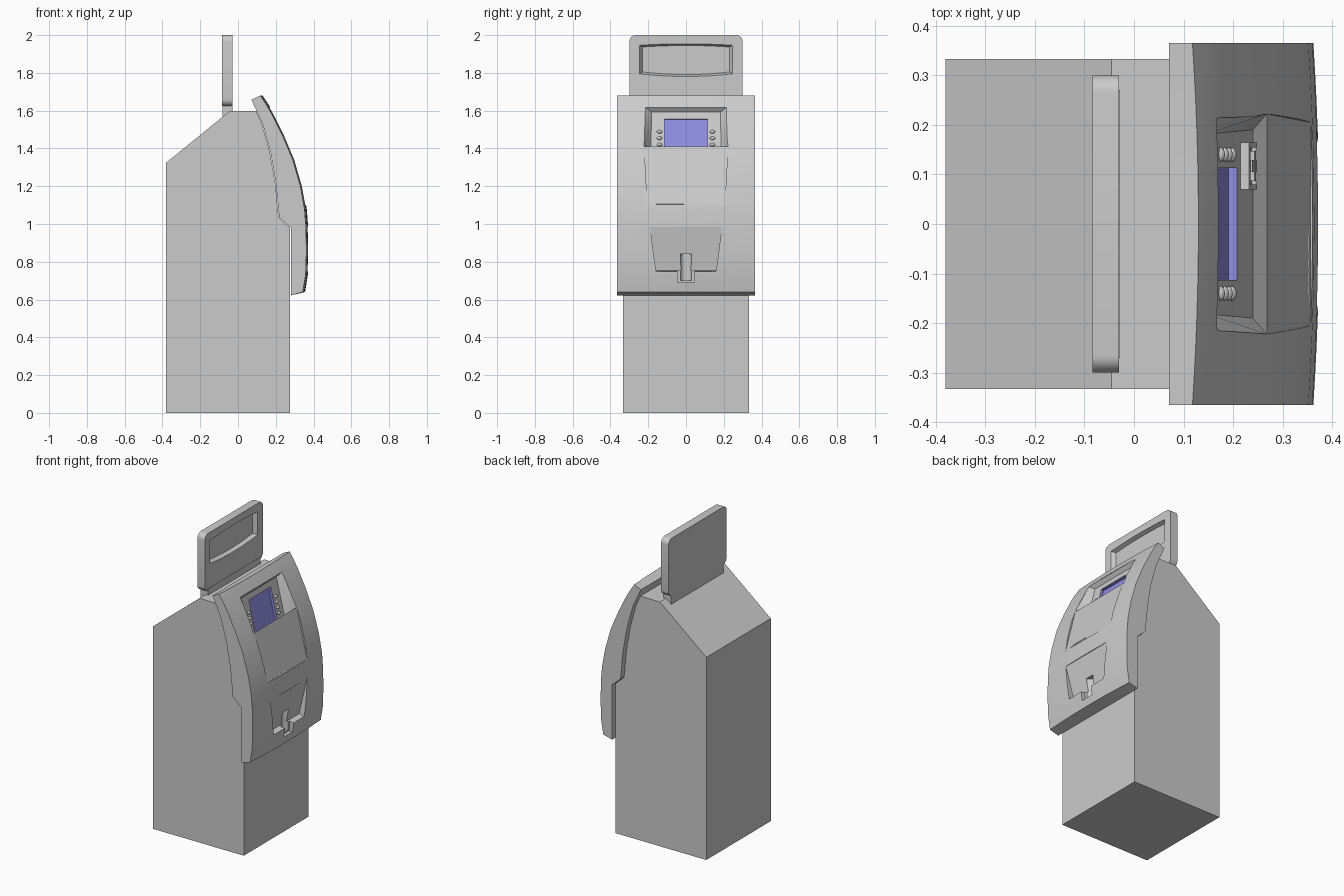
import bpy, bmesh, math
from mathutils import Vector

cube = bpy.data.objects.get("Cube")
if cube:
    bpy.data.objects.remove(cube)


def material(name, rgb):
    m = bpy.data.materials.new(name)
    m.use_nodes = True
    m.diffuse_color = (*rgb, 1)
    m.node_tree.nodes["Principled BSDF"].inputs["Base Color"].default_value = (*rgb, 1)
    return m


GREY = material("light_grey", (0.6, 0.6, 0.6))
BLUE = material("screen_blue", (0.27, 0.27, 0.76))


def finish(name, bm, mat=GREY):
    bmesh.ops.recalc_face_normals(bm, faces=bm.faces)
    mesh = bpy.data.meshes.new(name)
    bm.to_mesh(mesh)
    bm.free()
    mesh.materials.append(mat)
    ob = bpy.data.objects.new(name, mesh)
    bpy.context.collection.objects.link(ob)
    return ob


def loft(name, rings, mat=GREY):
    """Join closed rings of points and cap both ends."""
    bm = bmesh.new()
    rows = [[bm.verts.new(p) for p in ring] for ring in rings]
    n = len(rows[0])
    for a, b in zip(rows, rows[1:]):
        for i in range(n):
            j = (i + 1) % n
            bm.faces.new((a[i], a[j], b[j], b[i]))
    caps = [bm.faces.new(rows[0]), bm.faces.new(rows[-1])]
    bmesh.ops.recalc_face_normals(bm, faces=bm.faces)
    bmesh.ops.triangulate(bm, faces=caps)
    return finish(name, bm, mat)


def box(name, centre, size, tilt=0, mat=GREY):
    bm = bmesh.new()
    bmesh.ops.create_cube(bm, size=1)
    bmesh.ops.scale(bm, vec=size, verts=bm.verts)
    ob = finish(name, bm, mat)
    ob.location = centre
    ob.rotation_euler.y = -tilt
    return ob


def wedge(name, profile, sides):
    """Symmetric cutter: profile of (x, z, half width), side faces by index."""
    bm = bmesh.new()
    l, r = ([bm.verts.new((x, s * y, z)) for x, z, y in profile] for s in (1, -1))
    n = len(profile)
    for i in range(n):
        j = (i + 1) % n
        bm.faces.new((l[i], l[j], r[j], r[i]))
    for side in sides:
        for v in (l, r):
            bm.faces.new([v[i] for i in side])
    bmesh.ops.triangulate(bm, faces=bm.faces)
    return finish(name, bm)


def cut(target, cutter):
    cutter.hide_render = True
    bpy.context.view_layer.update()
    m = target.modifiers.new("cut", 'BOOLEAN')
    m.operation = 'DIFFERENCE'
    m.solver = 'EXACT'
    m.material_mode = 'TRANSFER'
    m.object = cutter
    bpy.context.view_layer.objects.active = target
    bpy.ops.object.modifier_apply(modifier=m.name)
    bpy.data.objects.remove(cutter)


def smooth(ob, degrees=30):
    bpy.ops.object.select_all(action='DESELECT')
    ob.select_set(True)
    bpy.context.view_layer.objects.active = ob
    bpy.ops.object.shade_smooth_by_angle(angle=math.radians(degrees))


# Cabinet: side profile pulled across the width
back_line = [(0.28, 0.98), (0.218, 1.035), (0.2, 1.22), (0.172, 1.38), (0.13, 1.53)]
body = [(-0.38, 0), (0.275, 0), (0.275, 0.98)] + [(x - 0.003, z) for x, z in back_line[1:]]
body += [(0.097, 1.597), (-0.045, 1.597), (-0.38, 1.325)]
loft("cabinet", [[(x, y, z) for x, z in body] for y in (-0.333, 0.333)])

# Fascia: curved front shell, bowed slightly towards the middle
front_line = [(0.118, 1.68), (0.15, 1.632), (0.18, 1.58), (0.235, 1.47), (0.29, 1.34),
              (0.33, 1.2), (0.352, 1.08), (0.36, 0.98), (0.362, 0.85),
              (0.358, 0.73), (0.343, 0.64)]
W = 0.365
rings = []
for k in range(13):
    y = W * (k / 6 - 1)
    bow = 0.012 * (1 - (y / W) ** 2)
    ring = [(x + bow, y, z) for x, z in front_line]
    ring += [(x, y, z) for x, z in [(0.28, 0.622)] + back_line + [(0.071, 1.658)]]
    rings.append(ring)
fascia = loft("fascia", rings)

# Control recess with a steep panel and a sloping ledge
cut(fascia, wedge("recess_cutter",
                  [(0.24, 1.2, 0.19), (0.15, 1.592, 0.182), (0.168, 1.617, 0.215),
                   (0.45, 1.63, 0.215), (0.45, 1.1, 0.205), (0.356, 1.1, 0.205),
                   (0.268, 1.41, 0.222)],
                  [(0, 1, 6), (1, 2, 6), (0, 6, 5), (2, 3, 4, 5, 6)]))

PANEL_TILT = math.atan2(0.09, 0.392)
LEDGE_TILT = math.atan2(0.116, 0.1)


def on_panel(y, z, out=0):
    n = Vector((math.cos(PANEL_TILT), 0, math.sin(PANEL_TILT)))
    return Vector((0.24 - (z - 1.2) * 0.2296, y, z)) + n * out


def on_ledge(x, y, out=0):
    n = Vector((math.cos(LEDGE_TILT), 0, math.sin(LEDGE_TILT)))
    return Vector((x, y, 1.2 - (x - 0.24) * 0.862)) + n * out


# Sunken screen
cut(fascia, box("screen_cutter", on_panel(0, 1.448, 0.01), (0.056, 0.226, 0.222),
                PANEL_TILT, BLUE))

# Cash tray: shallow wedge, lip notch and finger groove
cut(fascia, wedge("tray_cutter",
                  [(0.367, 0.985, 0.19), (0.33, 0.755, 0.16), (0.45, 0.735, 0.155),
                   (0.45, 0.985, 0.19)], [(0, 1, 2, 3)]))
cut(fascia, box("notch_cutter", (0.39, 0, 0.725), (0.1, 0.09, 0.07)))
bm = bmesh.new()
bmesh.ops.create_cone(bm, cap_ends=True, segments=24, radius1=0.03, radius2=0.03, depth=0.14)
groove = finish("groove_cutter", bm)
groove.location = (0.345, 0, 0.77)
cut(fascia, groove)
smooth(fascia)

# Function keys beside the screen
for side, label in ((1, "left"), (-1, "right")):
    for k in range(4):
        bm = bmesh.new()
        bmesh.ops.create_uvsphere(bm, u_segments=12, v_segments=8, radius=1)
        bmesh.ops.scale(bm, vec=(0.01, 0.015, 0.009), verts=bm.verts)
        key = finish(f"function_key_{label}_{k + 1}", bm)
        key.location = on_panel(side * 0.14, 1.386 + k * 0.034)
        key.rotation_euler.y = -PANEL_TILT
        smooth(key, 60)

# Card reader: raised frame with a slot block inside
reader = box("card_reader", on_panel(0.117, 1.27, 0.006), (0.024, 0.095, 0.08), PANEL_TILT)
cut(reader, box("reader_cutter", on_panel(0.117, 1.27, 0.02), (0.024, 0.075, 0.06), PANEL_TILT))
box("card_slot", on_panel(0.117, 1.272, 0.014), (0.016, 0.06, 0.014), PANEL_TILT)
box("card_guide", on_panel(0.117, 1.27, 0.013), (0.014, 0.024, 0.042), PANEL_TILT)

# Keypad on the ledge
box("keypad_plate", on_ledge(0.308, -0.085, 0.001), (0.006, 0.15, 0.12), LEDGE_TILT)
for row in range(4):
    for y, width in ((-0.04, 0.036), (-0.081, 0.02), (-0.107, 0.02), (-0.132, 0.02)):
        box("keypad_key", on_ledge(0.277 + row * 0.021, y, 0.006),
            (0.008, width, 0.02), LEDGE_TILT)

# Topper sign: rounded board with a sunken window, on a short foot
bm = bmesh.new()
bmesh.ops.create_cube(bm, size=1)
bmesh.ops.scale(bm, vec=(0.054, 0.6, 0.375), verts=bm.verts)
edges = [e for e in bm.edges if abs(e.verts[0].co.x - e.verts[1].co.x) > 0.01]
bmesh.ops.bevel(bm, geom=edges, offset=0.035, segments=6, profile=0.5, affect='EDGES')
sign = finish("topper_sign", bm)
sign.location = (-0.057, 0, 1.8125)


def window(x, half, low, high):
    steps = [k / 5 - 1 for k in range(11)]
    ring = [(x, half * t, low - 0.014 * (1 - t * t)) for t in steps]
    return ring + [(x, half * t, high + 0.008 * (1 - t * t)) for t in reversed(steps)]


cut(sign, loft("window_cutter", [window(-0.055, 0.23, 1.805, 1.937),
                                 window(-0.025, 0.25, 1.793, 1.948)]))
smooth(sign)
box("topper_foot", (-0.055, 0, 1.6), (0.054, 0.54, 0.08))
